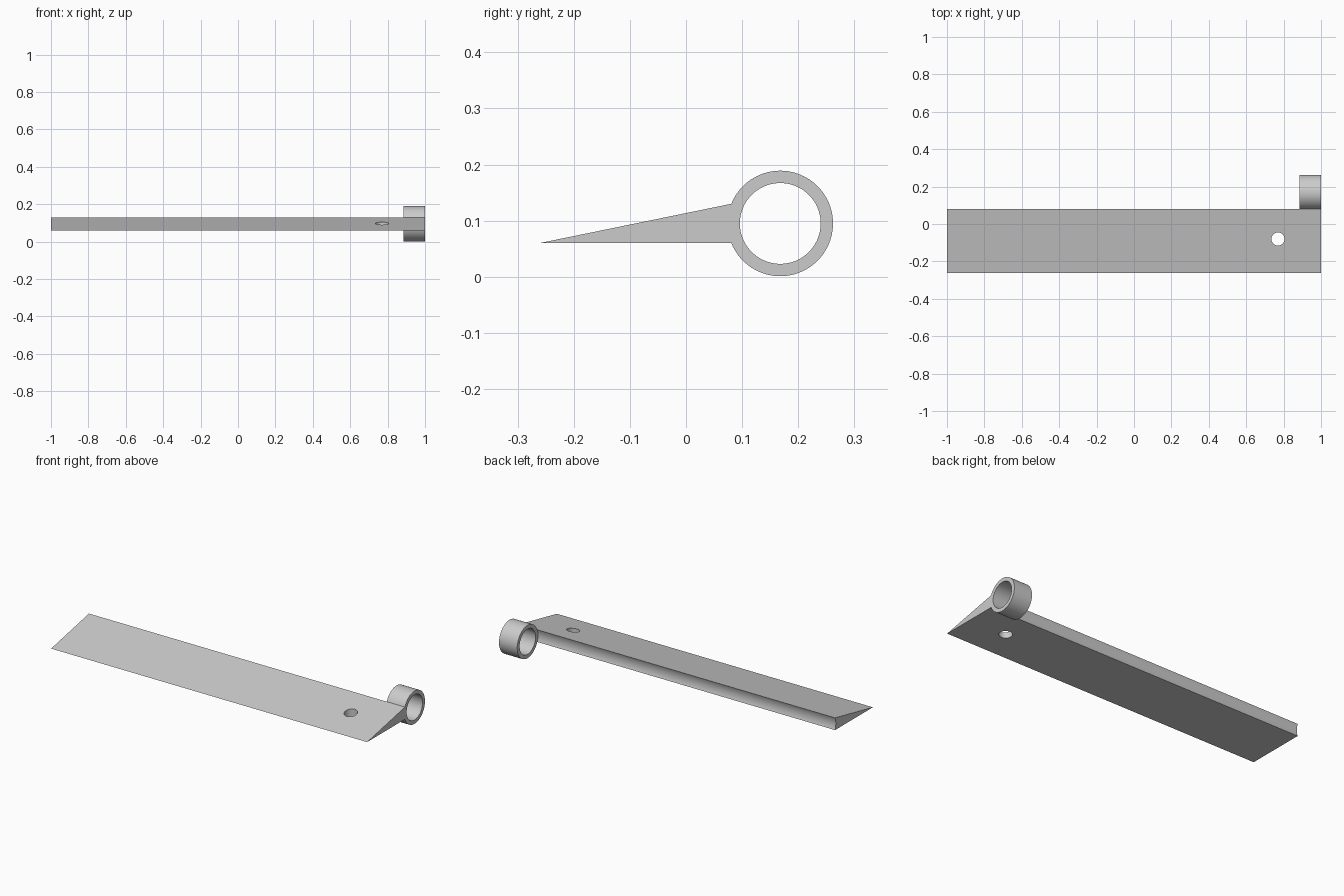
import bpy
import bmesh
from math import asin, cos, sin, pi

if "Cube" in bpy.data.objects:
    bpy.data.objects.remove(bpy.data.objects["Cube"], do_unlink=True)

CY, CZ = 0.168, 0.095        # ring axis
R_OUT, R_IN = 0.094, 0.072   # ring radii
X_MIN, X_MAX = -1.0, 1.0
RING_X = 0.885

grey = bpy.data.materials.new("light grey")
grey.use_nodes = True
colour = (0.6, 0.6, 0.6, 1)
grey.diffuse_color = colour
grey.node_tree.nodes["Principled BSDF"].inputs["Base Color"].default_value = colour


def finish(bm, name):
    bmesh.ops.recalc_face_normals(bm, faces=bm.faces)
    mesh = bpy.data.meshes.new(name)
    bm.to_mesh(mesh)
    bm.free()
    mesh.materials.append(grey)
    obj = bpy.data.objects.new(name, mesh)
    bpy.context.collection.objects.link(obj)
    return obj


def smooth(obj):
    bpy.ops.object.select_all(action="DESELECT")
    obj.select_set(True)
    bpy.context.view_layer.objects.active = obj
    bpy.ops.object.shade_smooth_by_angle(angle=pi / 6)


def circle(radius, x, n=96):
    return [(x, CY + radius * cos(2 * pi * i / n), CZ + radius * sin(2 * pi * i / n))
            for i in range(n)]


# Tapered blade with a hollow-ground back that follows the ring
half = asin(0.035 / R_OUT)
steps = 12
profile = [(-0.261, 0.06)]
for i in range(steps + 1):
    a = -half + 2 * half * i / steps
    profile.append((CY - R_OUT * cos(a), CZ + R_OUT * sin(a)))
bm = bmesh.new()
face = bm.faces.new([bm.verts.new((X_MIN, y, z)) for y, z in profile])
ext = bmesh.ops.extrude_face_region(bm, geom=[face])
bmesh.ops.translate(bm, vec=(X_MAX - X_MIN, 0, 0),
                    verts=[v for v in ext["geom"] if isinstance(v, bmesh.types.BMVert)])
blade = finish(bm, "blade")

# Round hole through the blade
bm = bmesh.new()
bmesh.ops.create_cone(bm, cap_ends=True, segments=48, radius1=0.035, radius2=0.035, depth=0.6)
bmesh.ops.translate(bm, vec=(0.77, -0.08, 0.1), verts=bm.verts)
cutter = finish(bm, "hole_cutter")
cutter.hide_render = True
cut = blade.modifiers.new("hole", "BOOLEAN")
cut.operation = "DIFFERENCE"
cut.solver = "EXACT"
cut.object = cutter
bpy.context.view_layer.objects.active = blade
bpy.ops.object.modifier_apply(modifier=cut.name)
bpy.data.objects.remove(cutter, do_unlink=True)
smooth(blade)

# Pivot ring at one end of the back edge
bm = bmesh.new()
loops = [[bm.verts.new(p) for p in circle(r, x)]
         for r, x in ((R_OUT, RING_X), (R_OUT, X_MAX), (R_IN, X_MAX), (R_IN, RING_X))]
for k, loop in enumerate(loops):
    nxt = loops[(k + 1) % 4]
    for i in range(len(loop)):
        j = (i + 1) % len(loop)
        bm.faces.new((loop[i], loop[j], nxt[j], nxt[i]))
smooth(finish(bm, "pivot_ring"))
